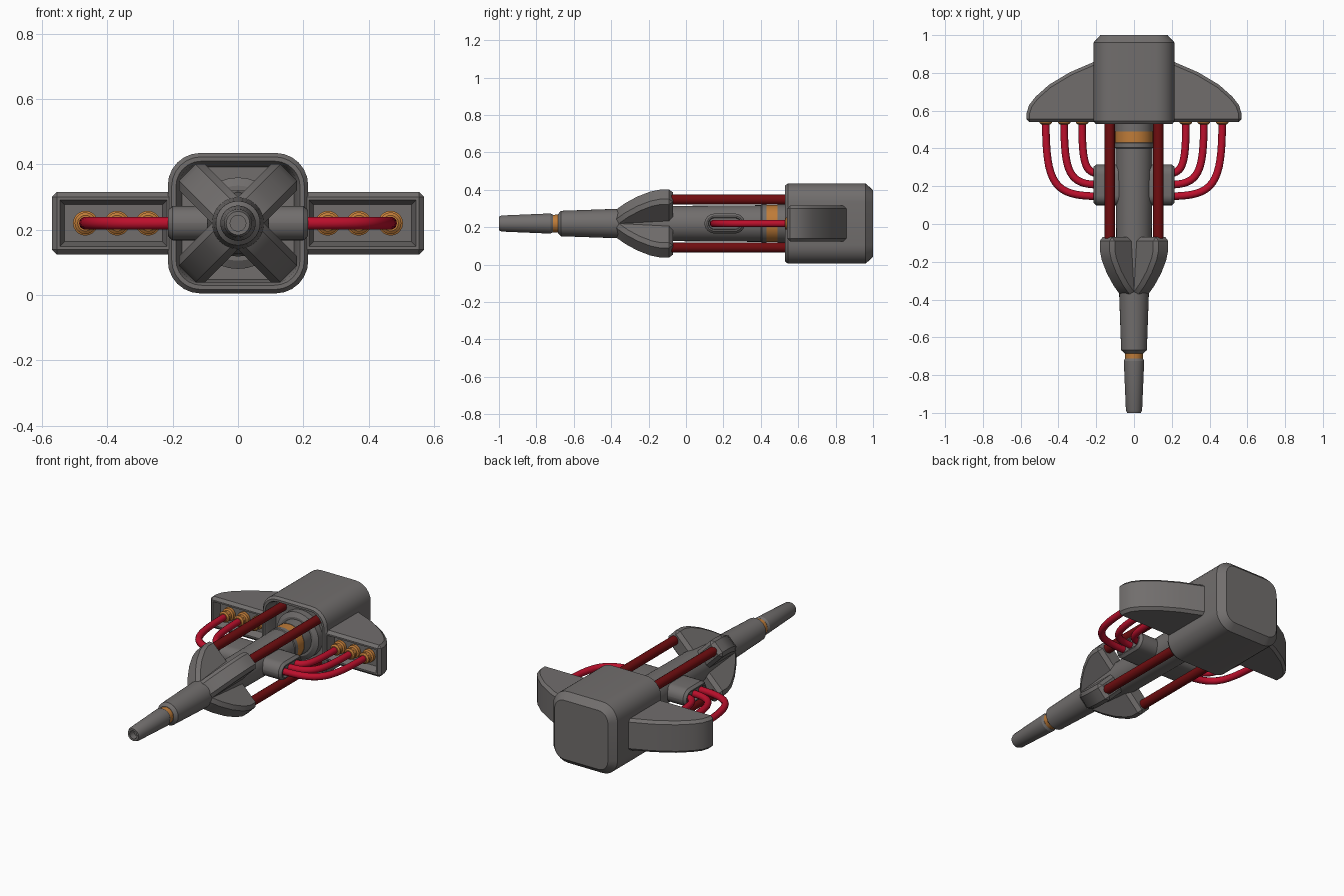
import bpy, bmesh, math
from mathutils import Matrix, Vector

if "Cube" in bpy.data.objects:
    bpy.data.objects.remove(bpy.data.objects["Cube"])

ZC = 0.22  # height of the long axis


def material(name, rgb):
    m = bpy.data.materials.new(name)
    m.diffuse_color = (*rgb, 1)
    m.use_nodes = True
    m.node_tree.nodes["Principled BSDF"].inputs["Base Color"].default_value = m.diffuse_color
    return m


GREY = material("gunmetal grey", (0.165, 0.155, 0.152))
ORANGE = material("copper orange", (0.52, 0.2, 0.04))
RED = material("hose red", (0.5, 0.005, 0.025))
DARK_RED = material("rod dark red", (0.16, 0.004, 0.005))


def finish(bm, name, mat, mirror=False):
    bmesh.ops.recalc_face_normals(bm, faces=bm.faces)
    me = bpy.data.meshes.new(name)
    bm.to_mesh(me)
    bm.free()
    ob = bpy.data.objects.new(name, me)
    bpy.context.collection.objects.link(ob)
    me.materials.append(mat)
    bpy.ops.object.select_all(action='DESELECT')
    ob.select_set(True)
    bpy.context.view_layer.objects.active = ob
    bpy.ops.object.shade_smooth_by_angle(angle=math.radians(28))
    if mirror:
        ob.modifiers.new("Mirror", 'MIRROR').use_mirror_merge = False
    return ob


def loft(name, rings, mat, mirror=False):
    """Skin a list of equal-length point rings and cap both ends."""
    bm = bmesh.new()
    rows = [[bm.verts.new(p) for p in r] for r in rings]
    n = len(rows[0])
    for a, b in zip(rows, rows[1:]):
        for i in range(n):
            bm.faces.new((a[i], a[(i + 1) % n], b[(i + 1) % n], b[i]))
    bm.faces.new(rows[0])
    bm.faces.new(rows[-1])
    return finish(bm, name, mat, mirror)


def rounded(hw, hh, r, seg):
    """Rounded rectangle outline in 2D."""
    pts = []
    for q, (sx, sy) in enumerate(((1, 1), (-1, 1), (-1, -1), (1, -1))):
        for k in range(seg + 1):
            a = math.pi / 2 * (q + k / seg)
            pts.append((sx * (hw - r) + r * math.cos(a), sy * (hh - r) + r * math.sin(a)))
    return pts


def turned(name, profile, mat, cx=0.0, cz=ZC, n=32, mirror=False):
    """Round part along y from (y, radius) pairs."""
    rings = [[(cx + r * math.cos(2 * math.pi * i / n), y, cz + r * math.sin(2 * math.pi * i / n))
              for i in range(n)] for y, r in profile]
    return loft(name, rings, mat, mirror)


def prism(outline, z0, z1, bevel):
    """Extruded outline with chamfered sharp edges."""
    bm = bmesh.new()
    f = bm.faces.new([bm.verts.new((x, y, z0)) for x, y in outline])
    ext = bmesh.ops.extrude_face_region(bm, geom=[f])
    verts = [v for v in ext["geom"] if isinstance(v, bmesh.types.BMVert)]
    bmesh.ops.translate(bm, vec=(0, 0, z1 - z0), verts=verts)
    bmesh.ops.recalc_face_normals(bm, faces=bm.faces)
    sharp = [e for e in bm.edges if e.calc_face_angle(0) > math.radians(40)]
    bmesh.ops.bevel(bm, geom=sharp, offset=bevel, segments=1, affect='EDGES')
    bmesh.ops.recalc_face_normals(bm, faces=bm.faces)
    return bm


# Rear block, hollowed at the front and chamfered at the back
block = [(0.61, 0.172, 0.06), (0.545, 0.182, 0.07), (0.53, 0.19, 0.078), (0.53, 0.203, 0.09),
         (0.545, 0.215, 0.1), (0.96, 0.215, 0.1), (1.0, 0.178, 0.063)]
loft("rear_block", [[(x, y, ZC + z) for x, z in rounded(h, h, r, 6)] for y, h, r in block], GREY)

# Barrel pieces
turned("barrel_collar", [(0.555, 0.115), (0.57, 0.14), (0.62, 0.14)], GREY)
turned("main_barrel", [(-0.685, 0.05), (-0.668, 0.068), (-0.36, 0.079), (-0.1, 0.094),
                       (0.4, 0.098), (0.405, 0.102), (0.43, 0.102), (0.432, 0.096),
                       (0.488, 0.096), (0.49, 0.102), (0.6, 0.102)], GREY)
turned("rear_band", [(0.43, 0.1), (0.49, 0.1)], ORANGE)
turned("front_band", [(-0.725, 0.046), (-0.675, 0.048)], ORANGE)
turned("muzzle_tip", [(-0.96, 0.024), (-1.0, 0.024), (-1.0, 0.036), (-0.985, 0.043),
                      (-0.725, 0.054), (-0.712, 0.047)], GREY)

# Four diagonal fins and the rods running back from them
fin = [(0.03, -0.07), (0.22, -0.07), (0.22, -0.14), (0.206, -0.19), (0.168, -0.26),
       (0.118, -0.325), (0.058, -0.385), (0.03, -0.385)]
for i in range(4):
    bm = prism(fin, -0.056, 0.056, 0.02)
    turn = Matrix.Rotation(math.radians(45 + 90 * i), 4, 'Y')
    bm.transform(Matrix.Translation((0, 0, ZC)) @ turn)
    finish(bm, f"fin_{i + 1}", GREY)
for label, dz in (("upper", 0.128), ("lower", -0.128)):
    turned(f"{label}_rods", [(-0.1, 0.027), (0.62, 0.027)], DARK_RED, 0.128, ZC + dz, 16, True)

# Wings with a sunken front panel
wing = [(0.192, 0.54), (0.57, 0.54), (0.57, 0.585), (0.555, 0.63), (0.52, 0.675),
        (0.45, 0.737), (0.34, 0.803), (0.192, 0.867)]
bm = prism(wing, 0.124, 0.316, 0.016)
front = max((f for f in bm.faces if f.normal.y < -0.9), key=lambda f: f.calc_area())
bmesh.ops.inset_region(bm, faces=[front], thickness=0.013)
bmesh.ops.inset_region(bm, faces=[front], thickness=0.02, depth=-0.05)
finish(bm, "wings", GREY, True)

# Side pods where the hoses gather
pod = [(0.07, 0), (0.2, 0), (0.215, 0.013), (0.215, 0.02), (0.2, 0.024)]
loft("side_pods", [[(x, 0.207 + y, ZC + z) for y, z in
                    rounded(0.108 - d, 0.053 - d, 0.0529 - d, 6)] for x, d in pod], GREY, True)

# Hoses and their sockets
for i, (x, y_end) in enumerate(((0.275, 0.268), (0.37, 0.208), (0.467, 0.147))):
    turned(f"hose_socket_{i + 1}", [(0.6, 0.038), (0.572, 0.038), (0.566, 0.028), (0.552, 0.028),
                                    (0.546, 0.033), (0.535, 0.033), (0.528, 0.024)],
           ORANGE, x, ZC, 20, True)
    for side, s in (("right", 1), ("left", -1)):
        cu = bpy.data.curves.new(f"{side}_hose_{i + 1}", 'CURVE')
        cu.dimensions = '3D'
        cu.bevel_depth = 0.02
        cu.bevel_resolution = 3
        cu.resolution_u = 16
        cu.use_fill_caps = True
        sp = cu.splines.new('BEZIER')
        sp.bezier_points.add(1)
        a, b = sp.bezier_points
        for p in (a, b):
            p.handle_left_type = p.handle_right_type = 'FREE'
        a.co = a.handle_left = Vector((s * x, 0.55, ZC))
        a.handle_right = Vector((s * x, y_end + 0.06, ZC))
        b.co = b.handle_right = Vector((s * 0.185, y_end, ZC))
        b.handle_left = Vector((s * (0.185 + (x - 0.185) * 0.85), y_end, ZC))
        cu.materials.append(RED)
        bpy.context.collection.objects.link(bpy.data.objects.new(cu.name, cu))
